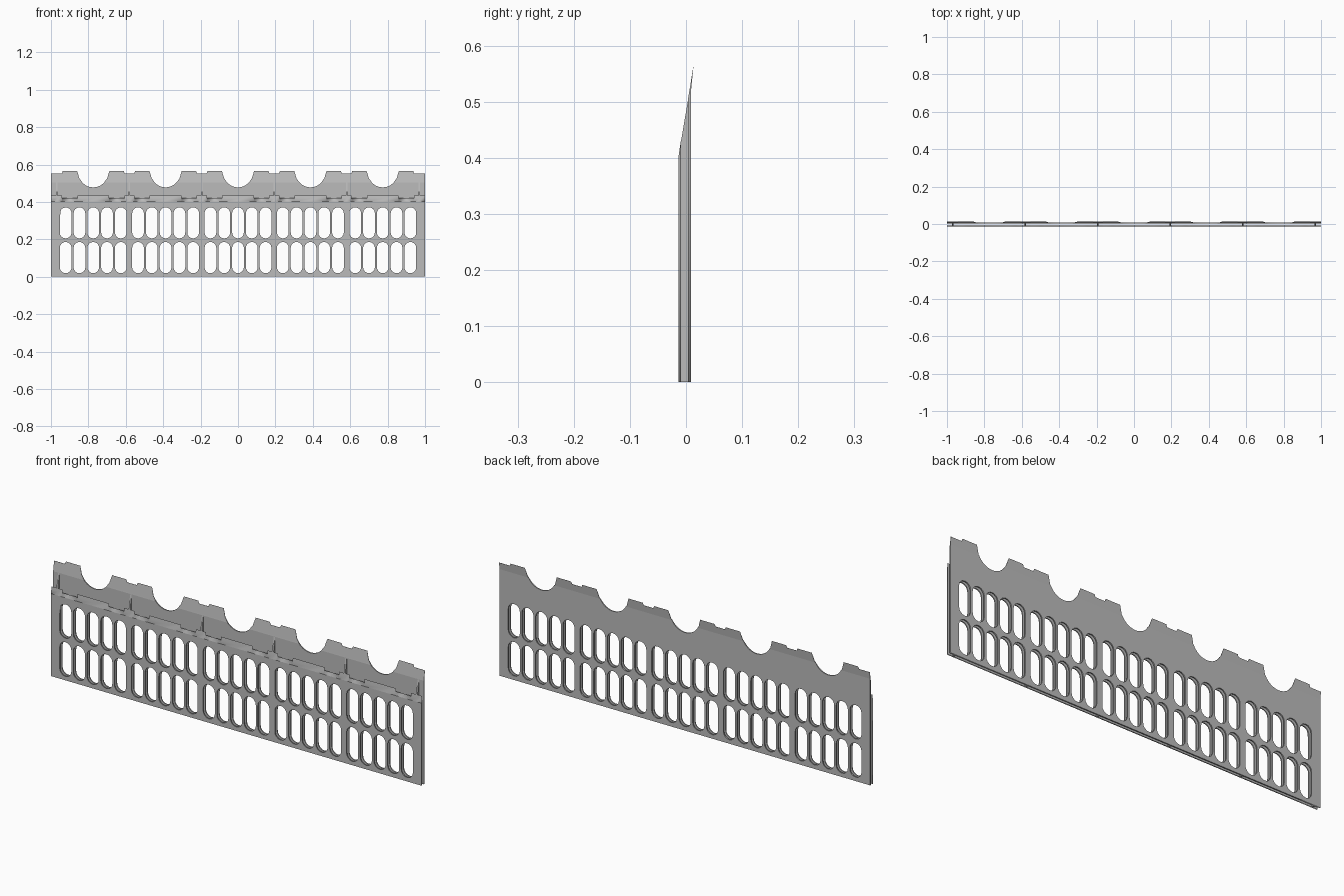
import bpy, bmesh, math

if "Cube" in bpy.data.objects:
    bpy.data.objects.remove(bpy.data.objects["Cube"])

PITCH, HALF = 0.387, 1.0
CENTRES = [PITCH * i for i in range(-2, 3)]
FRONT, BACK = -0.0134, 0.009           # outer faces of the two sheets
FRONT_IN, BACK_IN = -0.0085, 0.0036    # faces towards the gap

grey = bpy.data.materials.new("plain grey")
grey.diffuse_color = (0.5, 0.5, 0.5, 1)
grey.use_nodes = True
grey.node_tree.nodes["Principled BSDF"].inputs["Base Color"].default_value = grey.diffuse_color


def slope_y(z):
    """Depth of the slanted top plane at height z."""
    return FRONT + (z - 0.40) * 0.0268 / 0.165


def slot(cx, z0, z1, r=0.0315, n=8):
    """Capsule-shaped opening."""
    pts = []
    for cz, a0 in ((z1 - r, 0), (z0 + r, math.pi)):
        for i in range(n + 1):
            a = a0 + math.pi * i / n
            pts.append((cx + r * math.cos(a), cz + r * math.sin(a)))
    return pts


SLOTS = [slot(c + 0.0737 * k, z0, z1) for c in CENTRES for k in range(-2, 3)
         for z0, z1 in ((0.019, 0.186), (0.205, 0.371))]


def sheet(name, outline, y0, y1):
    """Perforated flat sheet made from a filled outline with holes."""
    cu = bpy.data.curves.new(name, 'CURVE')
    cu.dimensions, cu.fill_mode, cu.extrude = '2D', 'BOTH', (y1 - y0) / 2
    for loop in [outline] + SLOTS:
        s = cu.splines.new('POLY')
        s.points.add(len(loop) - 1)
        for p, (x, z) in zip(s.points, loop):
            p.co = (x, z, 0, 1)
        s.use_cyclic_u = True
    ob = bpy.data.objects.new(name, cu)
    bpy.context.collection.objects.link(ob)
    bpy.ops.object.select_all(action='DESELECT')
    ob.select_set(True)
    bpy.context.view_layer.objects.active = ob
    bpy.ops.object.convert(target='MESH')
    ob = bpy.context.object
    ob.name = name
    bm = bmesh.new()
    bm.from_mesh(ob.data)
    for v in bm.verts:
        x, z, d = v.co
        v.co = (x, (y0 + y1) / 2 - d, z)
    bmesh.ops.remove_doubles(bm, verts=bm.verts, dist=1e-5)
    return ob, bm


def finish(ob, bm):
    bmesh.ops.recalc_face_normals(bm, faces=bm.faces)
    bm.to_mesh(ob.data)
    bm.free()
    ob.data.materials.clear()
    ob.data.materials.append(grey)


# Front sheet: low, with shallow notches and a bevelled top edge
top = [(-HALF, 0.435)]
for c in CENTRES:
    for a, b in ((-0.166, -0.085), (0.085, 0.166)):
        top += [(c + a, 0.435), (c + a, 0.42), (c + b, 0.42), (c + b, 0.435)]
top.append((HALF, 0.435))
ob, bm = sheet("front_sheet", [(HALF, 0), (-HALF, 0)] + top, FRONT, FRONT_IN)
for v in bm.verts:
    if v.co.z > 0.41 and v.co.y < FRONT + 0.001:
        v.co.z = 0.402
finish(ob, bm)

# Back sheet: tall, with round scallops, tabs and a slanted lip
R, CZ = 0.078, 0.556
top = [(-HALF, 0.553)]
for c in CENTRES:
    a0 = math.asin((CZ - 0.52) / R)
    arc = [(c - R * math.cos(a), CZ - R * math.sin(a))
           for a in [a0 + (math.pi - 2 * a0) * i / 16 for i in range(17)]]
    top += [(c - 0.168, 0.553), (c - 0.163, 0.565), (c - 0.086, 0.565), (c - 0.074, 0.525)]
    top += arc
    top += [(c + 0.074, 0.525), (c + 0.086, 0.565), (c + 0.163, 0.565), (c + 0.168, 0.553)]
top.append((HALF, 0.553))
ob, bm = sheet("back_sheet", [(HALF, 0), (-HALF, 0)] + top, BACK_IN, BACK)
for h in (0.505, 0.52):
    bmesh.ops.bisect_plane(bm, geom=bm.verts[:] + bm.edges[:] + bm.faces[:],
                           plane_co=(0, 0, h), plane_no=(0, 0, 1))
for v in bm.verts:
    z = v.co.z
    if v.co.y < 0.006:
        if z > 0.505:
            v.co.y = slope_y(z)
    elif z > 0.52:
        v.co.y = BACK + (z - 0.52) * 0.0045 / 0.045
finish(ob, bm)

# Upright ribs joining the two sheets, slanted along the top
for i, x in enumerate([-0.97] + [PITCH * (k - 1.5) for k in range(4)] + [0.97]):
    bm = bmesh.new()
    prof = [(FRONT_IN, 0), (BACK_IN, 0), (BACK_IN, 0.503), (FRONT_IN, 0.432)]
    f = bm.faces.new([bm.verts.new((x - 0.004, y, z)) for y, z in prof])
    ext = bmesh.ops.extrude_face_region(bm, geom=[f])
    for v in ext['geom']:
        if isinstance(v, bmesh.types.BMVert):
            v.co.x += 0.008
    me = bpy.data.meshes.new("rib")
    ob = bpy.data.objects.new("rib_%d" % (i + 1), me)
    bpy.context.collection.objects.link(ob)
    finish(ob, bm)
